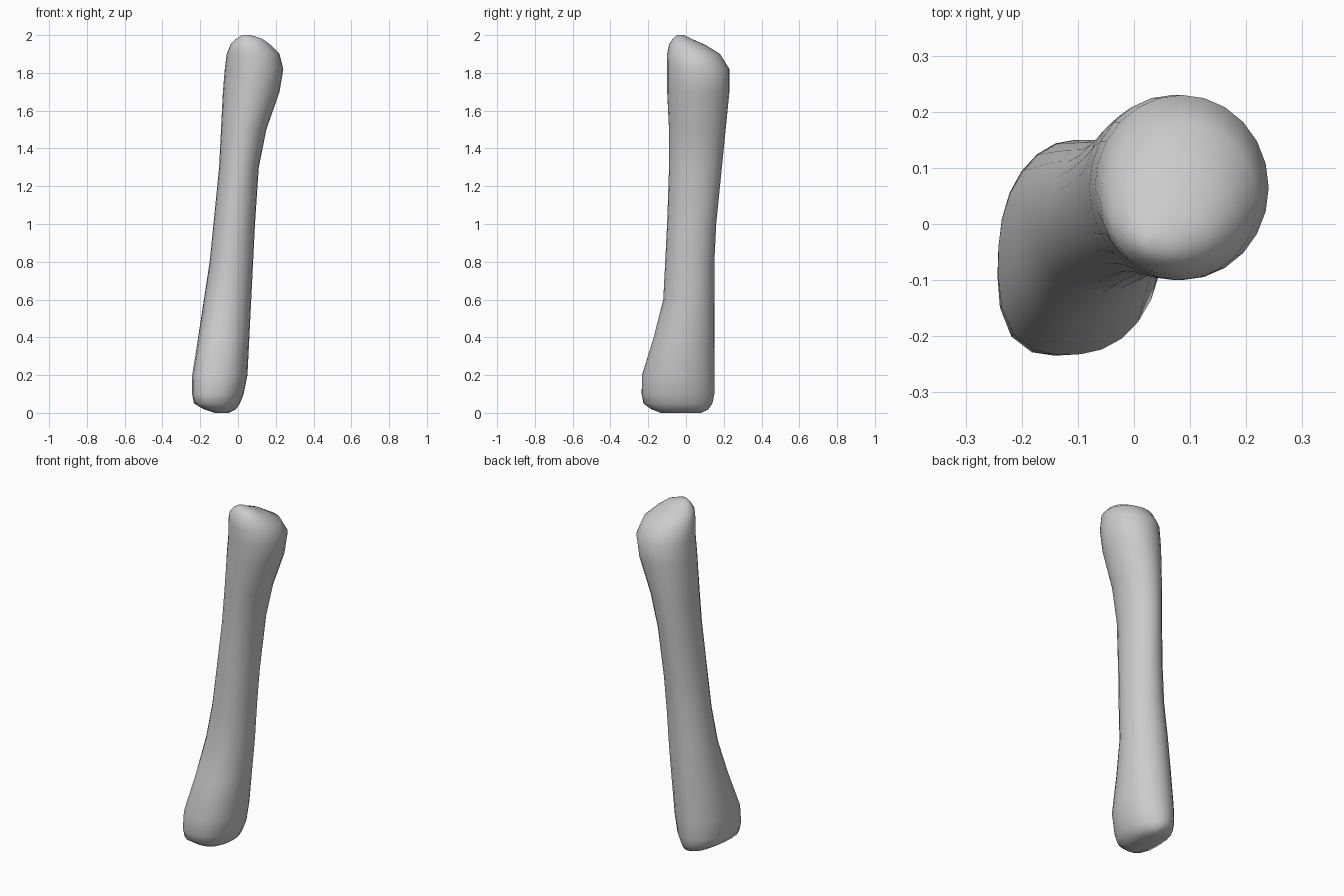
import bpy
import bmesh
from math import cos, sin, pi, radians

default_cube = bpy.data.objects.get("Cube")
if default_cube:
    bpy.data.objects.remove(default_cube, do_unlink=True)

SIDES = 24

# Outline of the shaft: height, then the x range and y range at that height
OUTLINE = [
    (0.0, -.12, -.05, -.13, .08),
    (.02, -.18, -.01, -.18, .12),
    (.05, -.23, .01, -.22, .14),
    (.1, -.24, .03, -.23, .15),
    (.2, -.24, .05, -.23, .15),
    (.4, -.21, .06, -.17, .15),
    (.6, -.18, .07, -.12, .15),
    (.8, -.15, .08, -.11, .15),
    (1, -.13, .09, -.1, .16),
    (1.3, -.1, .11, -.09, .19),
    (1.5, -.09, .15, -.09, .21),
    (1.7, -.08, .22, -.1, .23),
    (1.82, -.07, .24, -.1, .23),
    (1.9, -.06, .22, -.1, .18),
    (1.95, -.04, .17, -.09, .1),
    (1.98, -.01, .13, -.07, .03),
    (2, .02, .07, -.05, -.01),
]


def make_material(name, colour):
    material = bpy.data.materials.new(name)
    material.use_nodes = True
    material.diffuse_color = colour
    shader = material.node_tree.nodes["Principled BSDF"]
    shader.inputs["Base Color"].default_value = colour
    return material


def corner_bulge(angle, height):
    """Widen the front right corner of the lower knuckle, fading up the shaft."""
    fade = max(0, 1 - height / .8)
    return 1 + .22 * fade * max(0, cos(angle - radians(225))) ** 8


def add_ring(bm, height, x_low, x_high, y_low, y_high):
    """Add one oval cross-section fitted to the given ranges."""
    centre_x, radius_x = (x_low + x_high) / 2, (x_high - x_low) / 2
    centre_y, radius_y = (y_low + y_high) / 2, (y_high - y_low) / 2
    ring = []
    for step in range(SIDES):
        angle = 2 * pi * step / SIDES
        swell = corner_bulge(angle, height)
        ring.append(bm.verts.new((
            centre_x + radius_x * swell * cos(angle),
            centre_y + radius_y * swell * sin(angle),
            height,
        )))
    return ring


def loft(name, outline, material):
    """Skin the stacked cross-sections and close both ends."""
    bm = bmesh.new()
    rings = [add_ring(bm, *row) for row in outline]
    for lower, upper in zip(rings, rings[1:]):
        for i in range(SIDES):
            j = (i + 1) % SIDES
            bm.faces.new((lower[i], lower[j], upper[j], upper[i]))
    bm.faces.new(reversed(rings[0]))
    bm.faces.new(rings[-1])
    mesh = bpy.data.meshes.new(name)
    bm.to_mesh(mesh)
    bm.free()
    mesh.materials.append(material)
    mesh.shade_smooth()
    part = bpy.data.objects.new(name, mesh)
    bpy.context.collection.objects.link(part)
    return part


# Single long bone with a knuckle at each end
bone_grey = make_material("bone grey", (.6, .6, .6, 1))
loft("long_bone", OUTLINE, bone_grey)
